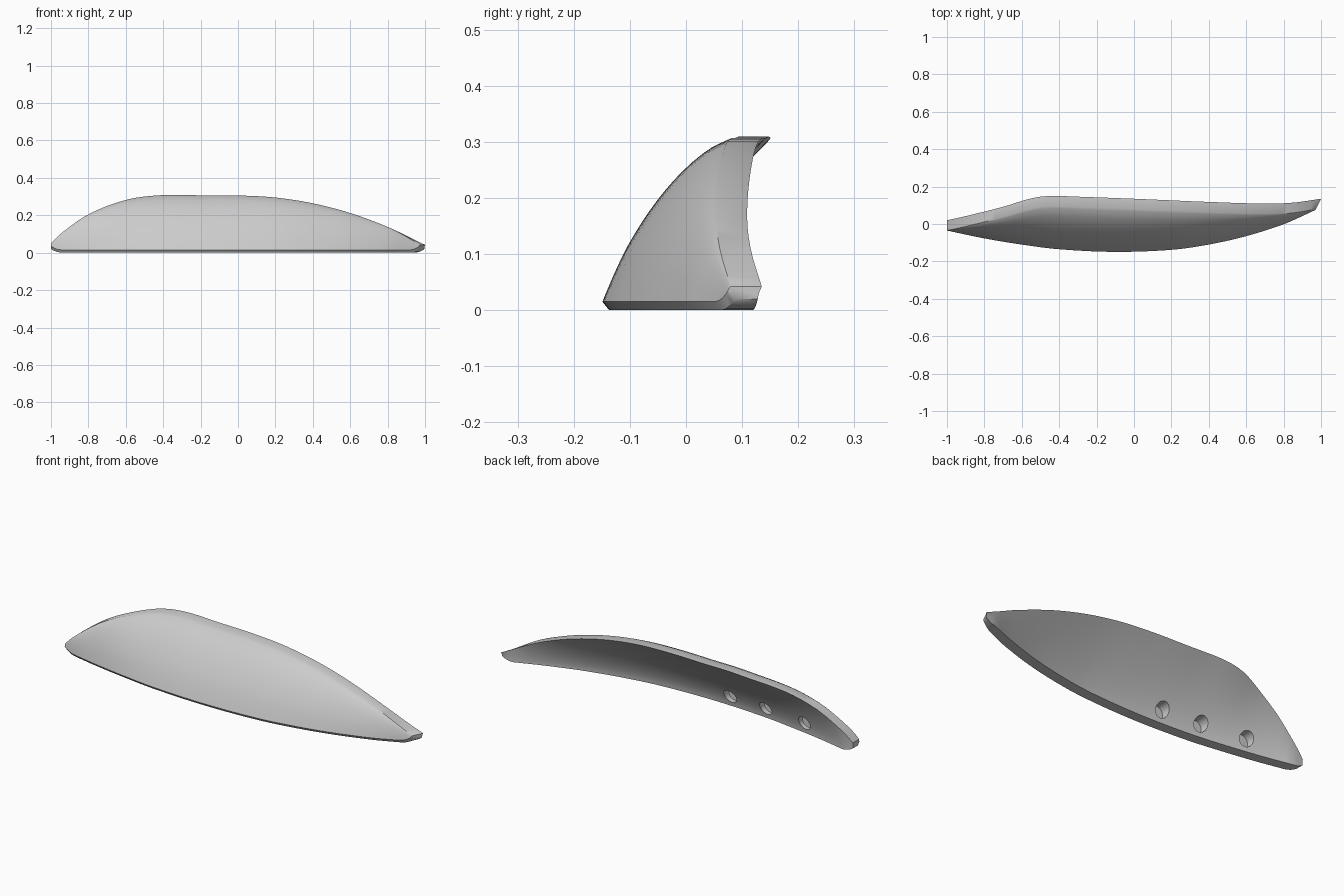
import bpy, bmesh
from mathutils import Matrix, Vector

if "Cube" in bpy.data.objects:
    bpy.data.objects.remove(bpy.data.objects["Cube"], do_unlink=True)


def curve(points):
    """Smooth interpolation through (position, value) pairs."""
    xs, ys = zip(*points)
    last = len(xs) - 1

    def slope(i):
        a, b = max(i - 1, 0), min(i + 1, last)
        return (ys[b] - ys[a]) / (xs[b] - xs[a])

    def value(x):
        i = 0
        while i < last - 1 and x > xs[i + 1]:
            i += 1
        h = xs[i + 1] - xs[i]
        t = (x - xs[i]) / h
        return ((2*t**3 - 3*t*t + 1) * ys[i] + (t**3 - 2*t*t + t) * h * slope(i)
                + (3*t*t - 2*t**3) * ys[i + 1] + (t**3 - t*t) * h * slope(i + 1))
    return value


# Outline curves along the length
top_height = curve([(-1, .05), (-.95, .1), (-.8, .205), (-.6, .282), (-.42, .307), (-.2, .307),
                    (0, .306), (.2, .295), (.4, .264), (.6, .212), (.8, .138), (.95, .066), (1, .042)])
front_foot = curve([(-1, -.035), (-.8, -.077), (-.6, -.11), (-.4, -.135), (-.1, -.149),
                    (.2, -.138), (.4, -.11), (.6, -.065), (.8, -.002), (.95, .055), (1, .075)])
back_top = curve([(-1, .02), (-.9, .042), (-.7, .092), (-.55, .137), (-.45, .15), (-.3, .146),
                  (0, .135), (.4, .118), (.7, .109), (.85, .114), (1, .135)])
# Front face lean: height fraction -> depth fraction
lean = curve([(0, 0), (.17, .09), (.377, .22), (.616, .42), (.805, .63), (.94, .84), (1, 1)])

STEPS = 16


def section(x):
    top, foot, rear = top_height(x), front_foot(x), back_top(x)
    end = max(0, (abs(x) - .94) / .06)
    base = .02 * end ** 2
    lip = base + .015
    thick = .068 - .015 * end
    pts = [(foot + .012, base), (foot, lip)]
    crest = max(rear - .055, foot + .004)
    for i in range(1, STEPS + 1):
        t = 1 - (1 - i / STEPS) ** 1.4
        pts.append((foot + (crest - foot) * lean(t), lip + (top - lip) * t))
    for i in range(STEPS + 1):
        t = 1 - i / STEPS
        pts.append((foot + thick + (rear - foot - thick) * t ** 1.5, base + (top - base) * t))
    # The +x tip slants so that its rear edge reaches furthest
    slant = .03 * max(0, (x - .8) / .2)
    return [Vector((x - slant * min(1, max(0, 1 - (y - foot) / .06)), y, z)) for y, z in pts]


# Curved panel lofted through its sections
stations = [-1, -.993, -.98, -.965] + [-.94 + .04 * i for i in range(48)] + [.96, .975, .99, 1]
bm = bmesh.new()
rings = [[bm.verts.new(p) for p in section(x)] for x in stations]
count = len(rings[0])
for a, b in zip(rings, rings[1:]):
    for i in range(count):
        j = (i + 1) % count
        bm.faces.new((a[i], a[j], b[j], b[i]))
bm.faces.new(rings[0])
bm.faces.new(rings[-1])
bmesh.ops.recalc_face_normals(bm, faces=bm.faces)
mesh = bpy.data.meshes.new("curved_panel")
bm.to_mesh(mesh)
bm.free()
panel = bpy.data.objects.new("curved_panel", mesh)
bpy.context.collection.objects.link(panel)

grey = bpy.data.materials.new("light_grey")
grey.use_nodes = True
grey.diffuse_color = (.6, .6, .6, 1)
grey.node_tree.nodes["Principled BSDF"].inputs["Base Color"].default_value = (.6, .6, .6, 1)
mesh.materials.append(grey)

# Three blind mounting holes in the rear face
bm = bmesh.new()
for x in (-.22, -.44, -.69):
    floor = front_foot(x) + .045
    spot = Matrix.Translation((x, floor + .1, .06)) @ Matrix.Rotation(1.5708, 4, "X")
    bmesh.ops.create_cone(bm, cap_ends=True, segments=32, radius1=.037, radius2=.037,
                          depth=.2, matrix=spot)
cut_mesh = bpy.data.meshes.new("hole_cutter")
bm.to_mesh(cut_mesh)
bm.free()
cut_mesh.materials.append(grey)
cutter = bpy.data.objects.new("hole_cutter", cut_mesh)
bpy.context.collection.objects.link(cutter)
cutter.hide_render = True

bpy.ops.object.select_all(action="DESELECT")
bpy.context.view_layer.objects.active = panel
panel.select_set(True)
holes = panel.modifiers.new("holes", "BOOLEAN")
holes.operation = "DIFFERENCE"
holes.solver = "EXACT"
holes.object = cutter
bpy.ops.object.modifier_apply(modifier=holes.name)
bpy.data.objects.remove(cutter, do_unlink=True)
bpy.ops.object.shade_smooth_by_angle(angle=.6)
